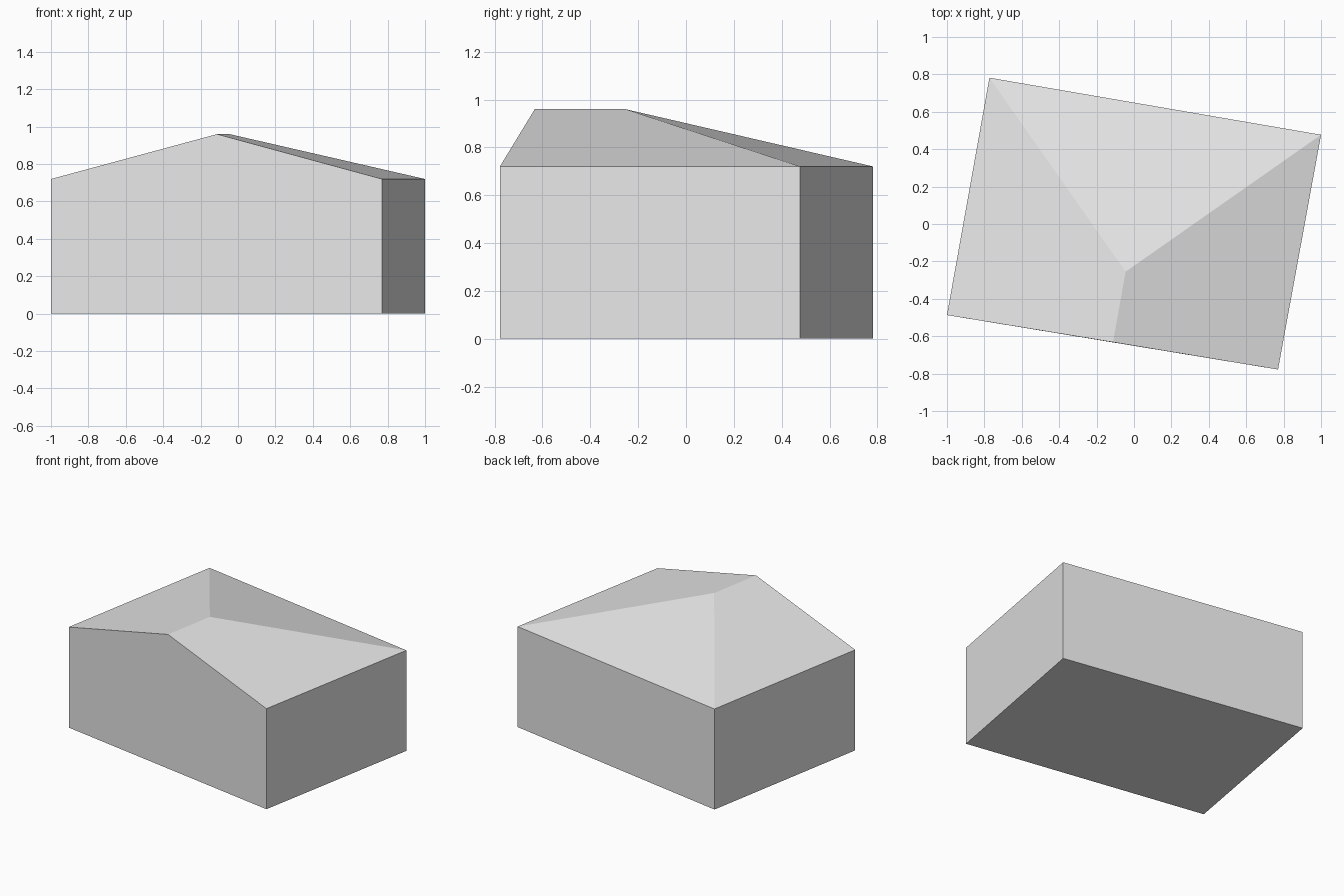
import bpy
import bmesh

cube = bpy.data.objects.get("Cube")
if cube:
    bpy.data.objects.remove(cube, do_unlink=True)

EAVE, RIDGE = 0.72, 0.96
FOOTPRINT = [(-1.0, -0.487), (0.77, -0.778), (1.0, 0.477), (-0.773, 0.782)]
RIDGE_FRONT, RIDGE_BACK = (-0.112, -0.632), (-0.045, -0.255)

# Plain grey finish
grey = bpy.data.materials.new("light_grey")
grey.use_nodes = True
grey.diffuse_color = (0.8, 0.8, 0.8, 1)
grey.node_tree.nodes["Principled BSDF"].inputs["Base Color"].default_value = (0.8, 0.8, 0.8, 1)

bm = bmesh.new()
floor = [bm.verts.new((x, y, 0)) for x, y in FOOTPRINT]
eaves = [bm.verts.new((x, y, EAVE)) for x, y in FOOTPRINT]
gable_top = bm.verts.new((*RIDGE_FRONT, RIDGE))
hip_top = bm.verts.new((*RIDGE_BACK, RIDGE))

# Floor and walls, with the front wall rising to a gable
bm.faces.new(floor[::-1])
for i in range(4):
    j = (i + 1) % 4
    peak = [gable_top] if i == 0 else []
    bm.faces.new([floor[i], floor[j], eaves[j]] + peak + [eaves[i]])

# Roof: two side slopes and a hipped back slope
front_right, front_left, back_left, back_right = eaves
bm.faces.new([front_left, back_left, hip_top, gable_top])
bm.faces.new([back_left, back_right, hip_top])
bm.faces.new([back_right, front_right, gable_top, hip_top])
bmesh.ops.recalc_face_normals(bm, faces=bm.faces)

mesh = bpy.data.meshes.new("house_block")
bm.to_mesh(mesh)
bm.free()
mesh.materials.append(grey)
house = bpy.data.objects.new("house_block", mesh)
bpy.context.collection.objects.link(house)
